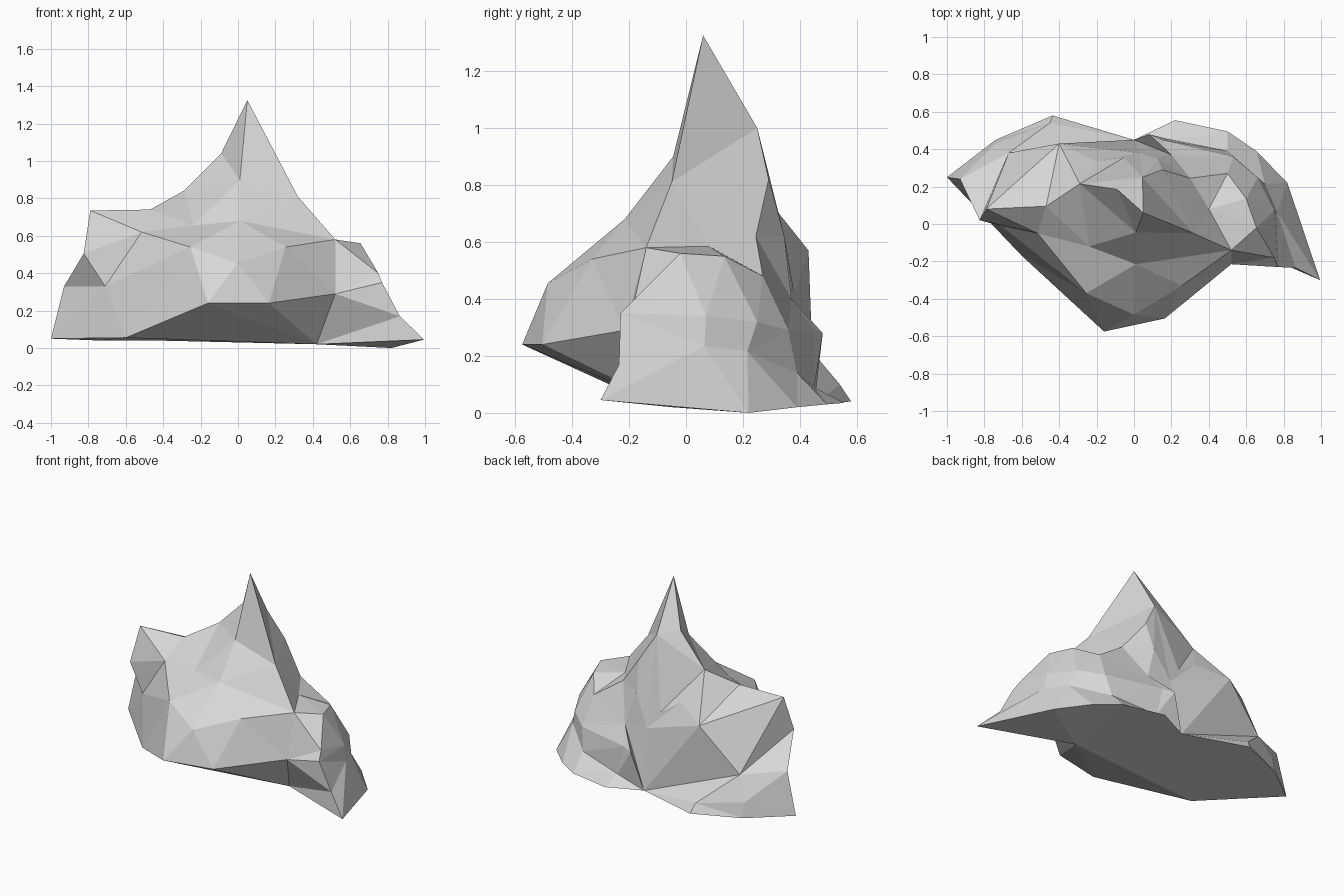
import bpy
import bmesh
from mathutils import Vector

default_cube = bpy.data.objects.get("Cube")
if default_cube:
    bpy.data.objects.remove(default_cube, do_unlink=True)

bm = bmesh.new()
vertex_at = {}


def vert(point):
    """Return the shared vertex at a point, making it on first use."""
    if point not in vertex_at:
        vertex_at[point] = bm.verts.new(point)
    return vertex_at[point]


def add_triangle(points):
    if len(set(points)) == 3:
        corners = [vert(p) for p in points]
        if not bm.faces.get(corners):
            bm.faces.new(corners)


def distance(a, b):
    return (Vector(a) - Vector(b)).length


def zip_lines(lower, upper):
    """Bridge two contour lines with triangles, taking the shorter diagonal."""
    i = j = 0
    while i < len(lower) - 1 or j < len(upper) - 1:
        step_lower = j == len(upper) - 1 or (
            i < len(lower) - 1
            and distance(lower[i + 1], upper[j]) <= distance(lower[i], upper[j + 1]))
        if step_lower:
            add_triangle((lower[i], lower[i + 1], upper[j]))
            i += 1
        else:
            add_triangle((lower[i], upper[j], upper[j + 1]))
            j += 1


def zip_stack(*lines):
    for lower, upper in zip(lines, lines[1:]):
        zip_lines(lower, upper)


# Corner points shared by several contours
peak = (.05, .06, 1.325)
back_peak = (.045, .25, 1.0)
left_toe, right_toe = (-.6, -.17, .055), (.42, -.05, .02)
right_tail, left_tail = (-1, .25, .05), (.995, -.3, .045)
horn, saddle, step = (-.79, .08, .735), (-.47, .095, .74), (-.29, .215, .84)
horn_base, horn_side = (-.93, .24, .33), (-.825, .02, .505)
ridge, shoulder = (.32, -.05, .81), (.52, -.14, .58)
spur, spur_low, spur_foot = (.75, -.18, .4), (.77, -.23, .35), (.865, -.235, .17)
notch, spine, rib = (.3, .245, .62), (.15, .29, .82), (.13, .345, .62)
gully, gully_foot = (.03, .38, .42), (0, .45, .03)
hip = (-.67, .38, .29)

# Front: undercut foot, overhanging lip, brow and neck below the crest
foot = [right_tail, left_toe, right_toe, left_tail]
lip = [right_tail, left_toe, (-.16, -.575, .24), (.165, -.505, .24),
       (.52, -.215, .29), spur_foot]
brow = [horn_base, (-.71, -.01, .33), (-.255, -.37, .54), (0, -.485, .455),
        (.255, -.33, .54), shoulder]
upper = [horn_side, (-.515, -.05, .62), (-.24, -.12, .655),
         (.01, -.215, .68), shoulder]
neck = [horn, saddle, step, (.01, -.045, .9), ridge, shoulder]
crest = [horn, saddle, step, (-.09, .185, 1.04), peak, ridge, shoulder]
zip_lines(foot, lip + [left_tail])
zip_lines(lip, brow + [spur, spur_low])
zip_stack(brow, upper, neck, crest)

# Left flank: stepped ledges that run round to the gully at the back
flank_foot = [left_tail, (.82, .22, 0), (.655, .39, .02), (.5, .495, .03),
              (.22, .555, .035), gully_foot]
low_ledge = [spur_foot, (.765, .065, .235), (.7, .215, .215), (.5, .39, .14),
             (.2, .45, .09), gully_foot]
mid_ledge = [spur_low, (.75, .07, .34), (.66, .25, .32), (.53, .36, .29),
             (.15, .45, .29), (.08, .48, .28), gully_foot]
shelf = [spur, (.655, -.02, .56), (.6, .135, .55), (.5, .27, .48),
         (.2, .37, .4), gully_foot]
shelf_back = [shoulder, (.4, .08, .585), notch, rib, gully, gully_foot]
zip_stack(flank_foot, low_ledge, mid_ledge, shelf, shelf_back)
zip_lines([shoulder, (.4, .08, .585), notch, spine, back_peak],
          [shoulder, ridge, peak, back_peak])
zip_lines([notch, rib, gully], [notch, spine, back_peak])

# Back: terrace below the crest, a fan from the gully foot and a low skirt
terrace = [back_peak, (-.055, .355, .54), (-.2, .335, .64), (-.4, .43, .57), hip]
skirt = [gully_foot, (-.45, .54, .1), (-.74, .43, .14), right_tail]
back_foot = [gully_foot, (-.435, .58, .04), (-.74, .45, .04), right_tail]
zip_lines(terrace + [horn_base], crest[4::-1] + [horn_side])
zip_lines([gully, gully_foot], terrace)
zip_lines(skirt, [hip, horn_base])
zip_lines(back_foot, skirt)

# Underside
bmesh.ops.holes_fill(bm, edges=[e for e in bm.edges if e.is_boundary], sides=0)
bmesh.ops.triangulate(bm, faces=[f for f in bm.faces if len(f.verts) > 3])
bmesh.ops.recalc_face_normals(bm, faces=bm.faces[:])

mesh = bpy.data.meshes.new("rock")
bm.to_mesh(mesh)
bm.free()

stone = bpy.data.materials.new("stone_grey")
stone.use_nodes = True
grey = (.68, .68, .68, 1)
stone.diffuse_color = grey
stone.node_tree.nodes["Principled BSDF"].inputs["Base Color"].default_value = grey
mesh.materials.append(stone)

rock = bpy.data.objects.new("rock", mesh)
bpy.context.collection.objects.link(rock)
